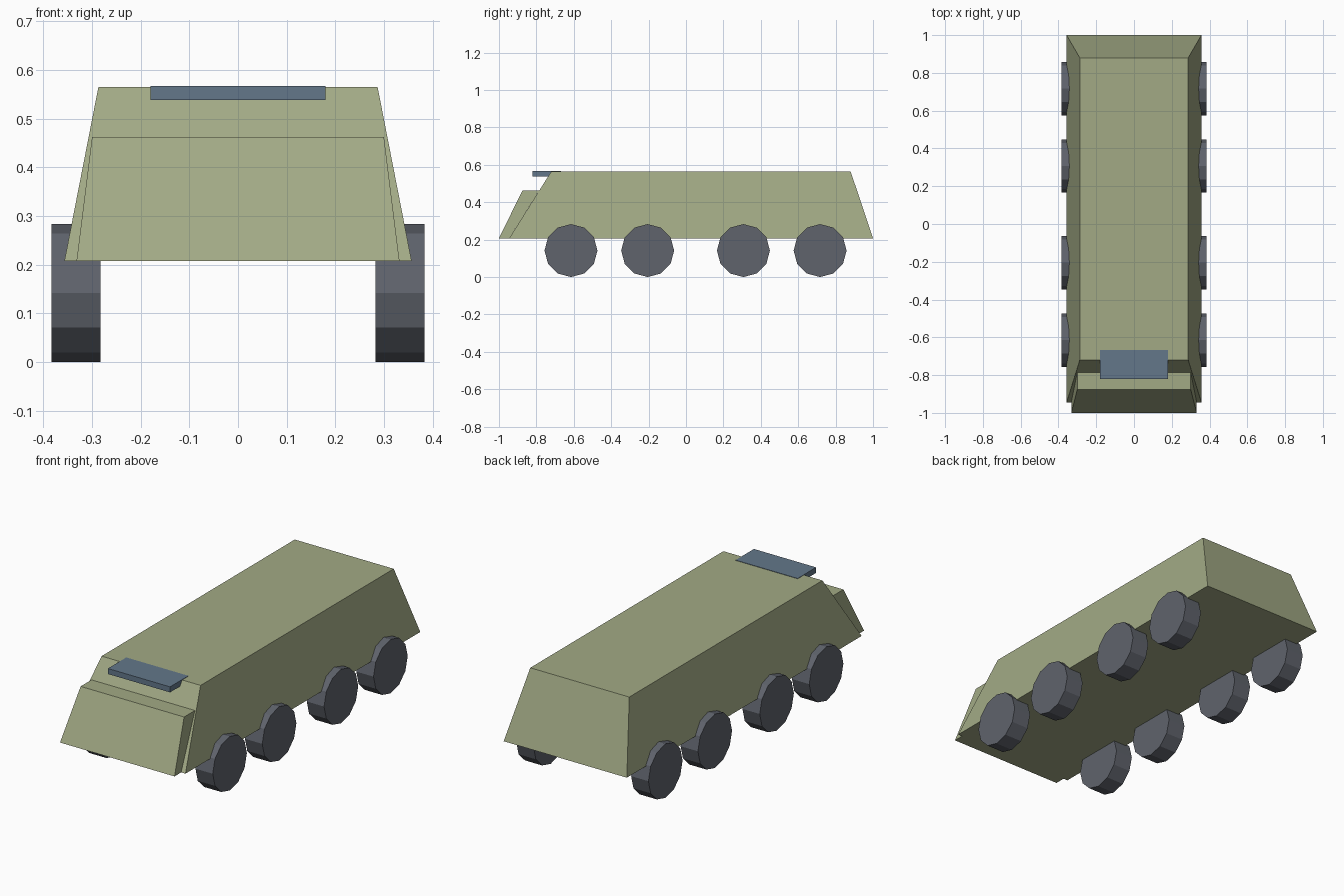
import bpy
import bmesh
import math
from mathutils import Matrix

if "Cube" in bpy.data.objects:
    bpy.data.objects.remove(bpy.data.objects["Cube"], do_unlink=True)


def make_material(name, color):
    mat = bpy.data.materials.new(name)
    mat.use_nodes = True
    mat.diffuse_color = (*color, 1)
    mat.node_tree.nodes["Principled BSDF"].inputs["Base Color"].default_value = (*color, 1)
    return mat


olive = make_material("olive_green", (0.36, 0.40, 0.235))
rubber = make_material("dark_grey", (0.115, 0.125, 0.15))
steel_blue = make_material("steel_blue", (0.125, 0.185, 0.255))


def finish(name, bm, mat):
    bmesh.ops.recalc_face_normals(bm, faces=bm.faces)
    mesh = bpy.data.meshes.new(name)
    bm.to_mesh(mesh)
    bm.free()
    mesh.materials.append(mat)
    obj = bpy.data.objects.new(name, mesh)
    bpy.context.collection.objects.link(obj)
    return obj


def tapered_block(name, bottom, top, mat):
    """Block between two rectangles, each given as (half width, y front, y back, z)."""
    bm = bmesh.new()
    rings = []
    for half, front, back, z in (bottom, top):
        corners = ((-half, front), (half, front), (half, back), (-half, back))
        rings.append([bm.verts.new((x, y, z)) for x, y in corners])
    low, high = rings
    bm.faces.new(low)
    bm.faces.new(high)
    for i in range(4):
        j = (i + 1) % 4
        bm.faces.new((low[i], low[j], high[j], high[i]))
    return finish(name, bm, mat)


def wheel(name, x, y):
    radius, width = 0.1415, 0.1
    bm = bmesh.new()
    bmesh.ops.create_cone(bm, cap_ends=True, segments=12,
                          radius1=radius, radius2=radius, depth=width)
    bm.transform(Matrix.Rotation(math.pi / 2, 4, "Y"))
    obj = finish(name, bm, rubber)
    obj.location = (x, y, radius)


# Sloped hull and the narrower nose plate lying on its front slope
tapered_block("hull", (0.357, -0.945, 1.0, 0.207), (0.287, -0.72, 0.88, 0.565), olive)
tapered_block("nose", (0.332, -1.0, -0.945, 0.207), (0.30, -0.875, -0.785, 0.462), olive)

# Visor overhanging the front edge of the roof
tapered_block("visor", (0.18, -0.82, -0.668, 0.538), (0.18, -0.82, -0.668, 0.567), steel_blue)

# Four wheels on each side, grouped in pairs
for side, sign in (("left", 1), ("right", -1)):
    for number, y in enumerate((-0.615, -0.205, 0.307, 0.717), 1):
        wheel(f"{side}_wheel_{number}", sign * 0.333, y)
